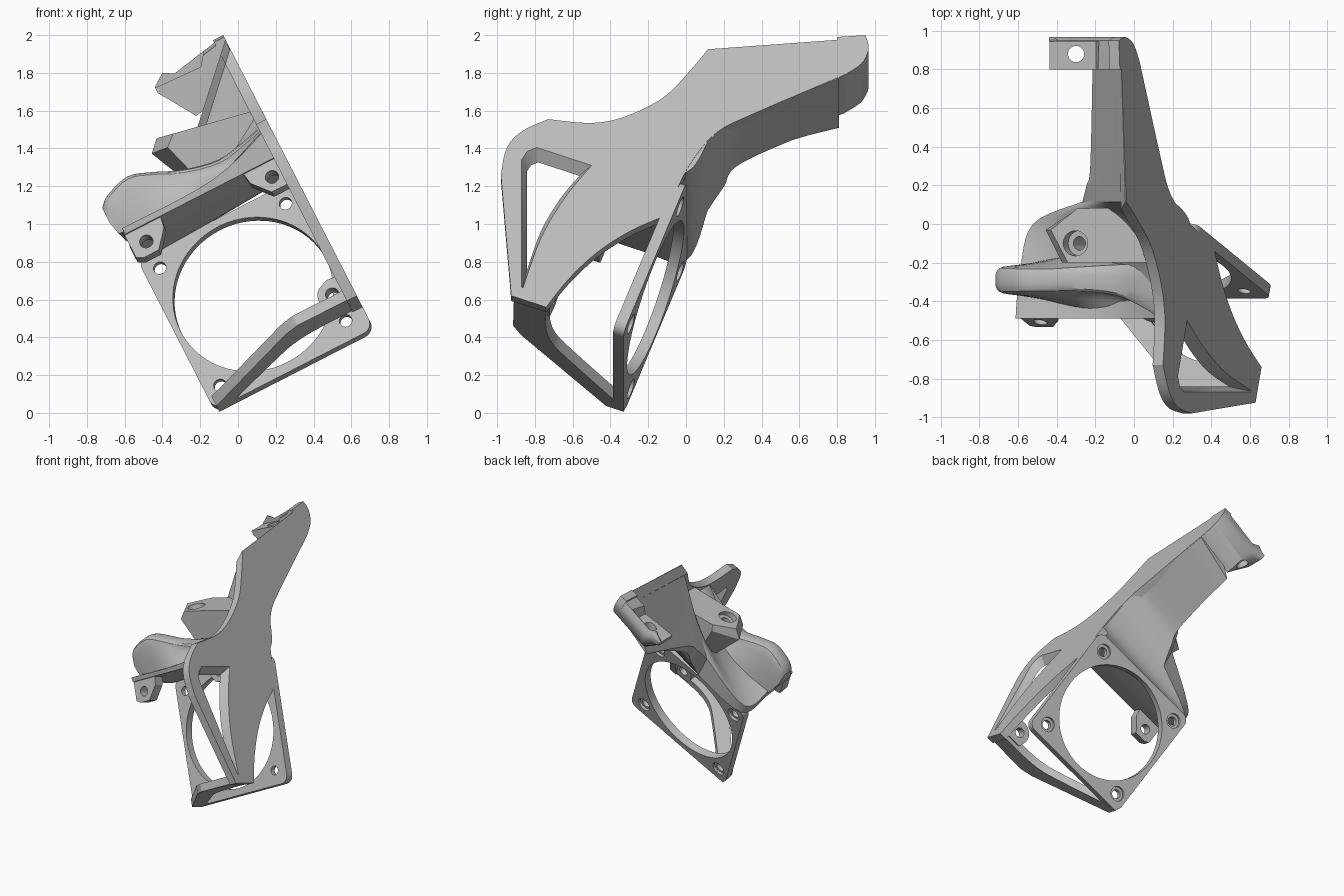
import bpy, bmesh, math

old = bpy.data.objects.get("Cube")
if old:
    bpy.data.objects.remove(old, do_unlink=True)

grey = bpy.data.materials.new("plain_grey")
grey.use_nodes = True
grey.diffuse_color = (0.5, 0.5, 0.5, 1)
grey.node_tree.nodes["Principled BSDF"].inputs["Base Color"].default_value = (0.5, 0.5, 0.5, 1)

LEAN = math.radians(27.15)   # whole bracket leans sideways
TILT = math.radians(20.5)    # fan ring leans back
SL, CL, ST, CT = math.sin(LEAN), math.cos(LEAN), math.sin(TILT), math.cos(TILT)
OUT = 0.843                  # outer face of the side plate


# Frames: n = across, v = up the side plate, y = depth
def nvy(n, v, y):
    return (CL * n - SL * v, y, SL * n + CL * v)


def nyv(n, y, v):
    return nvy(n, v, y)


def side(y, z, n):           # side profile given by its height on the outer face
    return nvy(n, (z - SL * OUT) / CL, y)


def yvn(y, v, n):
    return nvy(n, v, y)


def fan(n, w, f):            # w = up the fan ring, f = forward from its back
    return nvy(n, 0.05 + w * CT + f * ST, -0.33 + w * ST - f * CT)


def nfw(n, f, w):
    return fan(n, w, f)


def upright(x, y, z):
    return (x, y, z)


def smooth(pts, k=6):
    """Curve through the points, of any dimension."""
    out = []
    for i in range(len(pts) - 1):
        p0, p1, p2 = pts[max(i - 1, 0)], pts[i], pts[i + 1]
        p3 = pts[min(i + 2, len(pts) - 1)]
        for s in range(k):
            t = s / k
            out.append(tuple(
                b + 0.5 * t * (c - a + t * (2 * a - 5 * b + 4 * c - d + t * (3 * (b - c) + d - a)))
                for a, b, c, d in zip(p0, p1, p2, p3)))
    return out + [tuple(pts[-1])]


def loft(name, rings):
    bm = bmesh.new()
    rows = [[bm.verts.new(p) for p in ring] for ring in rings]
    m = len(rows[0])
    for a, b in zip(rows, rows[1:]):
        for i in range(m):
            bm.faces.new((a[i], a[(i + 1) % m], b[(i + 1) % m], b[i]))
    bm.faces.new(rows[0][::-1])
    bm.faces.new(rows[-1])
    bmesh.ops.recalc_face_normals(bm, faces=bm.faces)
    me = bpy.data.meshes.new(name)
    bm.to_mesh(me)
    bm.free()
    me.materials.append(grey)
    ob = bpy.data.objects.new(name, me)
    bpy.context.collection.objects.link(ob)
    return ob


def prism(name, pts, lo, hi, frame):
    return loft(name, [[frame(a, b, c) for a, b in pts] for c in (lo, hi)])


def circle(a, b, r, k=24):
    return [(a + r * math.cos(2 * math.pi * i / k), b + r * math.sin(2 * math.pi * i / k)) for i in range(k)]


def cut(ob, *cutters):
    for c in cutters:
        c.hide_render = True
        mod = ob.modifiers.new("cut", 'BOOLEAN')
        mod.operation, mod.solver, mod.object = 'DIFFERENCE', 'EXACT', c
        bpy.context.view_layer.update()
        me = bpy.data.meshes.new_from_object(ob.evaluated_get(bpy.context.evaluated_depsgraph_get()))
        ob.modifiers.clear()
        ob.data = me
        bpy.data.objects.remove(c, do_unlink=True)


# Fan ring: rounded square with a large opening and countersunk screw holes
LEFT, TOP, R = -0.105, 0.955, 0.06
square = []
for q, (a, b) in enumerate([(OUT - R, TOP - R), (LEFT + R, TOP - R), (LEFT + R, R), (OUT - R, R)]):
    for i in range(7):
        g = math.pi / 2 * (q + i / 6)
        square.append((a + R * math.cos(g), b + R * math.sin(g)))
ring = prism("fan_ring", square, 0, 0.06, fan)
cut(ring, prism("opening", circle(0.357, 0.482, 0.43, 64), -0.1, 0.2, fan))
SCREWS = [(n, w) for n in (-0.018, 0.73) for w in (0.11, 0.855)]
for n, w in SCREWS:
    cut(ring, prism("hole", circle(n, w, 0.034), -0.1, 0.2, fan),
        prism("sink", circle(n, w, 0.055), -0.1, 0.02, fan))

# Side plate with a flared triangular window and a bevelled arm edge
front_edge = smooth([(-0.98, 1.26), (-0.95, 1.40), (-0.87, 1.49), (-0.73, 1.555)])
top_edge = smooth([(-0.73, 1.555), (-0.5, 1.535), (-0.32, 1.57), (-0.12, 1.67), (0.02, 1.81), (0.115, 1.925)])
tip = [(0.80, 1.975), (0.80, 1.99)] + smooth([(0.95, 2.0), (0.967, 1.93), (0.93, 1.85), (0.84, 1.79)])
under = smooth([(0.84, 1.79), (0.36, 1.585), (0.17, 1.49), (0.05, 1.36), (-0.04, 1.2), (-0.08, 1.06)])
arch = smooth([(-0.12, 1.04), (-0.3, 0.96), (-0.47, 0.85), (-0.62, 0.71), (-0.74, 0.56)])
outline = front_edge + top_edge[1:] + tip + under[1:] + arch + [(-0.925, 0.62)]
plate = prism("side_plate", outline, OUT - 0.06, OUT, side)
window = [(-0.87, 1.34), (-0.84, 1.385), (-0.79, 1.405)] + smooth(
    [(-0.5, 1.31), (-0.64, 1.14), (-0.77, 0.92), (-0.87, 0.64)])
cut(plate, loft("window", [
    [side(-0.76 + (y + 0.76) * k, 1.2 + (z - 1.2) * k, n) for y, z in window]
    for n, k in ((OUT + 0.012, 1.05), (OUT - 0.072, 0.7))]))
cut(plate, loft("arm_bevel", [
    [nvy(OUT + 0.01, t + 0.01, y), nvy(0.7, t - 0.143, y), nvy(0.7, 2.0, y), nvy(OUT + 0.01, 2.0, y)]
    for y, t in ((0.05, 1.732), (0.8, 1.787))]))

# Bottom rail from the plate tip to the far corner of the fan ring
rail = [(OUT, 0.62), (0.49, 0.625), (0.41, 0.58), (-0.085, 0.10), (-0.085, 0.0), (-0.02, 0.0)]
rail += smooth([(0.02, 0.06), (0.33, 0.33), (0.45, 0.41), (0.6, 0.44), (OUT, 0.44)])
prism("bottom_rail", rail, 0.0, 0.06, nfw)

# Fan roof sweeping up into the three-sided arm
# y, outer bottom, inner n, inner bottom, inner top, middle n, middle top, outer top
BODY = [
    (-0.49, 1.115, -0.10, 1.115, 1.15, 0.45, 1.16, 1.28),
    (-0.25, 1.03, -0.10, 1.02, 1.10, 0.45, 1.16, 1.35),
    (0.0, 1.0, -0.07, 0.94, 1.01, 0.52, 1.30, 1.53),
    (0.115, 1.18, 0.32, 1.04, 1.21, 0.58, 1.47, 1.732),
    (0.2, 1.27, 0.38, 1.15, 1.28, 0.61, 1.505, 1.737),
    (0.3, 1.33, 0.43, 1.27, 1.335, 0.637, 1.54, 1.745),
    (0.81, 1.56, 0.50, 1.48, 1.445, 0.672, 1.616, 1.785),
]
sections = []
for y, ob_, n, ib, it, mn, mt, ot in smooth(BODY[:4], 6) + smooth(BODY[3:], 6)[1:]:
    pts = [(OUT - 0.003, ob_), (n, min(ib, it - 0.005))]
    pts += smooth([(n, it), (mn, mt), (OUT - 0.003, ot)], 5)
    sections.append([nvy(a, b, y) for a, b in pts])
loft("roof_and_arm", sections)

# Arm tip mount: wedge with a pocket and an upright screw hole
end = [(0.8, 1.795), (0.8, 1.56)] + smooth([(0.84, 1.577), (0.93, 1.646), (0.967, 1.736), (0.95, 1.812)])


def tip_ring(n, low, high, shift):
    return [yvn(y, max(low, min(v - shift, high)), n) for y, v in end]


mount = loft("arm_tip_mount", [
    tip_ring(0.395, 1.70, 1.735, 0), tip_ring(0.465, 1.59, 1.785, 0.02),
    tip_ring(0.52, 1.48, 1.79, 0.06), tip_ring(OUT - 0.002, 1.5, 1.9, 0)])
cut(mount, prism("pocket", [(0.3, 1.735), (0.66, 1.72), (0.8, 1.9), (0.3, 1.9)], 0.7, 0.945, nvy),
    prism("hole", circle(-0.3, 0.88, 0.042), 1.4, 2.1, upright))

# Middle mount: tapered block with a counterbored hole
foot = [(0.36, -0.03), (0.4, -0.2), (0.82, -0.2), (0.82, 0.09), (0.42, 0.08)]
belt = [(0.22, -0.03), (0.31, -0.2), (0.82, -0.2), (0.82, 0.09), (0.4, 0.08)]
head = [(0.28, -0.03), (0.37, -0.2), (0.82, -0.2), (0.82, 0.09), (0.42, 0.08)]
block = loft("middle_mount", [
    [nyv(n, y, 1.12) for n, y in foot],
    [nyv(n, y, 1.43 - 0.1 * (n - 0.22)) for n, y in belt],
    [nyv(n, y, 1.49 - 0.2 * (n - 0.28)) for n, y in head]])
cut(block, prism("hole", circle(0.41, -0.1, 0.035), 1.0, 1.7, nyv),
    prism("bore", circle(0.41, -0.1, 0.065), 1.42, 1.7, nyv))

# Tongue reaching out over the roof, flaring where it meets the plate
# n, top, bottom, front top, front bottom, back top, back bottom
TONGUE = [
    (-0.145, 1.285, 1.20, -0.35, -0.36, -0.23, -0.22),
    (-0.09, 1.334, 1.05, -0.36, -0.37, -0.22, -0.21),
    (0.05, 1.375, 1.04, -0.36, -0.39, -0.22, -0.18),
    (0.18, 1.335, 1.04, -0.36, -0.42, -0.22, -0.15),
    (0.32, 1.276, 1.04, -0.36, -0.45, -0.21, -0.12),
    (0.52, 1.235, 1.04, -0.38, -0.47, -0.20, -0.10),
    (0.70, 1.265, 1.04, -0.44, -0.485, -0.20, -0.10),
    (0.81, 1.29, 1.04, -0.49, -0.49, -0.20, -0.10),
]
tongue_rings = []
for n, top, low, ft, fb, bt, bb in smooth(TONGUE, 4):
    crown = smooth([(fb, max(low, 1.13)), (ft, top - 0.05), (ft + 0.025, top), (bt - 0.025, top),
                    (bt, top - 0.05), (bb, low)], 3)
    tongue_rings.append([nvy(n, v, y) for y, v in crown])
loft("tongue", tongue_rings)

# Front ears holding the fan, in line with the ring holes
upper_ear = [(-0.105, 0.80), (-0.07, 0.78), (0.02, 0.78), (0.1, 0.88), (0.11, 0.955), (-0.105, 0.955)]
EARS = {
    "upper_left_ear": (upper_ear, SCREWS[1]),
    "upper_right_ear": ([(0.712 - n, w) for n, w in upper_ear], SCREWS[3]),
    "lower_ear": ([(0.8, 0.03), (0.8, 0.19)]
                  + smooth([(0.735, 0.195), (0.67, 0.16), (0.65, 0.1), (0.67, 0.03)]), SCREWS[2]),
}
for name, (pts, (n, w)) in EARS.items():
    ear = prism(name, pts, 0.43, 0.51, fan)
    cut(ear, prism("hole", circle(n, w, 0.036), 0.3, 0.7, fan))

# Smooth curved faces, keep real edges sharp
for ob in bpy.context.collection.objects:
    if ob.type == 'MESH' and grey.name in ob.data.materials:
        bpy.ops.object.select_all(action='DESELECT')
        ob.select_set(True)
        bpy.context.view_layer.objects.active = ob
        bpy.ops.object.shade_smooth_by_angle(angle=math.radians(30))
